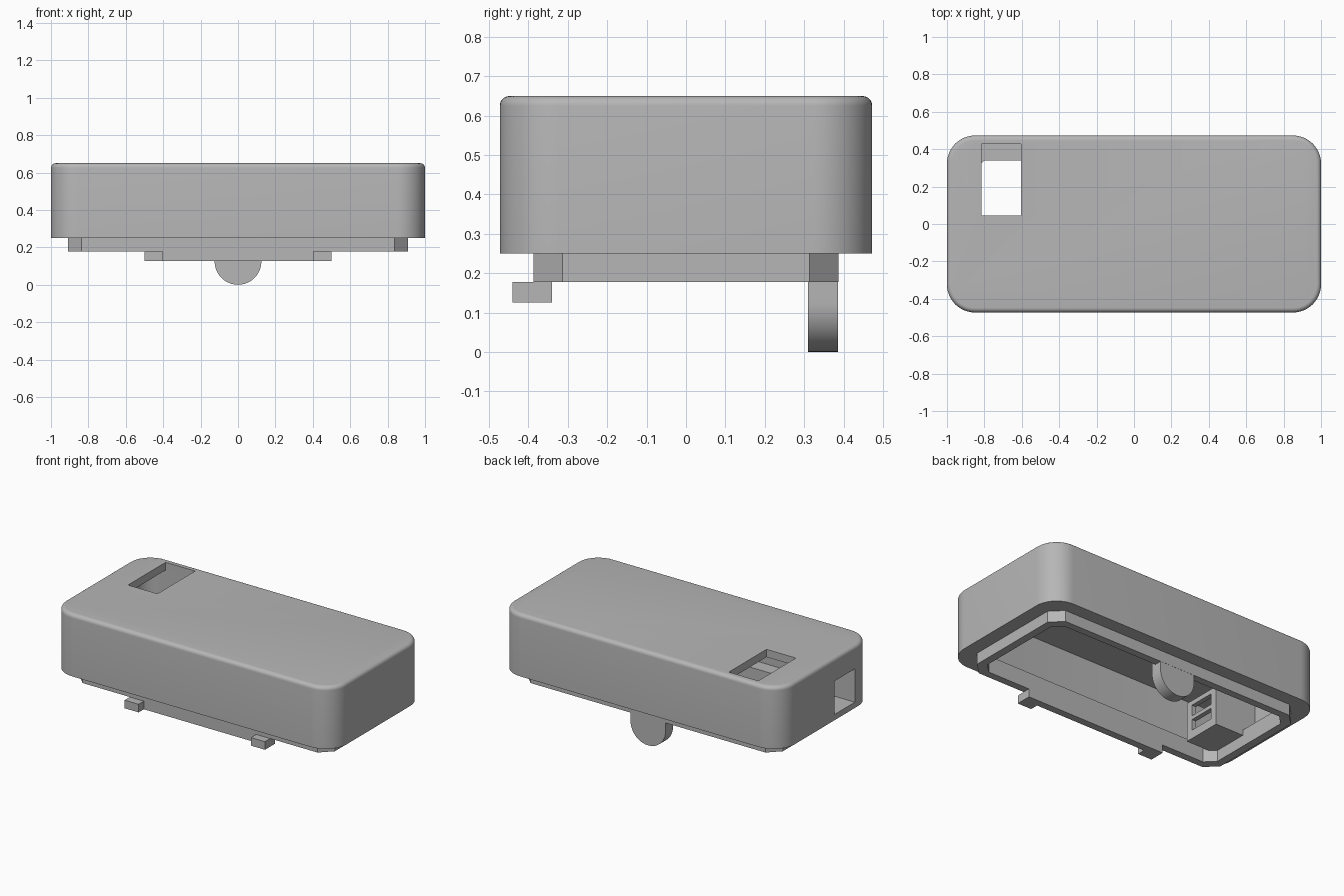
import bpy, bmesh, math

cube = bpy.data.objects.get("Cube")
if cube:
    bpy.data.objects.remove(cube, do_unlink=True)

grey = bpy.data.materials.new("plain_grey")
grey.use_nodes = True
colour = (0.47, 0.47, 0.47, 1)
grey.diffuse_color = colour
grey.node_tree.nodes["Principled BSDF"].inputs["Base Color"].default_value = colour


def outline(hx, hy, r, steps):
    """Rectangle with rounded corners, or chamfered ones when steps is 1."""
    pts = []
    for i, (sx, sy) in enumerate([(1, 1), (-1, 1), (-1, -1), (1, -1)]):
        for k in range(steps + 1):
            a = math.pi / 2 * (i + k / steps)
            pts.append((sx * (hx - r) + r * math.cos(a), sy * (hy - r) + r * math.sin(a)))
    return pts


def loft(name, rings):
    """Solid through a stack of matching closed rings of 3D points."""
    bm = bmesh.new()
    loops = [[bm.verts.new(p) for p in ring] for ring in rings]
    n = len(loops[0])
    for low, high in zip(loops, loops[1:]):
        for i in range(n):
            j = (i + 1) % n
            bm.faces.new((low[i], low[j], high[j], high[i]))
    bm.faces.new(loops[0][::-1])
    bm.faces.new(loops[-1])
    bmesh.ops.recalc_face_normals(bm, faces=bm.faces)
    mesh = bpy.data.meshes.new(name)
    bm.to_mesh(mesh)
    bm.free()
    mesh.materials.append(grey)
    ob = bpy.data.objects.new(name, mesh)
    bpy.context.collection.objects.link(ob)
    return ob


def prism(name, hx, hy, r, steps, z0, z1):
    pts = outline(hx, hy, r, steps)
    return loft(name, [[(x, y, z) for x, y in pts] for z in (z0, z1)])


def box(name, x0, x1, y0, y1, z0, z1):
    pts = [(x0, y0), (x1, y0), (x1, y1), (x0, y1)]
    return loft(name, [[(x, y, z) for x, y in pts] for z in (z0, z1)])


def select(ob):
    bpy.ops.object.select_all(action='DESELECT')
    ob.select_set(True)
    bpy.context.view_layer.objects.active = ob


def combine(target, tool, operation):
    select(target)
    mod = target.modifiers.new("combine", 'BOOLEAN')
    mod.operation, mod.object, mod.solver = operation, tool, 'EXACT'
    bpy.ops.object.modifier_apply(modifier=mod.name)
    bpy.data.objects.remove(tool, do_unlink=True)


# Main shell with a filleted top edge
fillet = 0.025
levels = [(0, 0.25)]
for k in range(7):
    a = math.pi / 2 * k / 6
    levels.append((fillet * (1 - math.cos(a)), 0.65 - fillet + fillet * math.sin(a)))
case = loft("case", [[(x, y, z) for x, y in outline(1 - d, 0.473 - d, 0.15 - d, 12)]
                     for d, z in levels])

# Chamfered lip below, then the hollow inside and the opening through the lip
ledge = 0.285
combine(case, prism("lip", 0.91, 0.387, 0.073, 1, 0.178, 0.27), 'UNION')
combine(case, prism("cavity", 0.95, 0.43, 0.1, 8, ledge, 0.6), 'DIFFERENCE')
combine(case, prism("opening", 0.86, 0.34, 0.06, 1, 0.1, 0.4), 'DIFFERENCE')

# Socket pocket behind the end window, with two slots in its inner wall
combine(case, box("socket", -0.97, -0.66, -0.315, -0.055, 0.25, 0.5), 'UNION')
combine(case, box("window", -1.1, -0.69, -0.29, -0.085, 0.287, 0.502), 'DIFFERENCE')
for z in (0.305, 0.4):
    combine(case, box("slot", -0.72, -0.6, -0.27, -0.1, z, z + 0.07), 'DIFFERENCE')

# Rectangular hole in the top
combine(case, box("top_hole", -0.815, -0.605, 0.045, 0.428, 0.5, 0.8), 'DIFFERENCE')

# Front strip with a hook at each end
box("front_strip", -0.4, 0.4, -0.387, -0.34, 0.126, 0.178)
for side, x in (("right", -0.5), ("left", 0.4)):
    box(side + "_hook", x, x + 0.1, -0.44, -0.34, 0.126, 0.178)

# Rounded latch tab at the back
r = 0.125
arc = [(-r, 0.25)] + [(r * math.cos(a), r + r * math.sin(a))
                      for a in [math.pi * (1 + k / 24) for k in range(25)]] + [(r, 0.25)]
tab = loft("back_tab", [[(x, y, z) for x, z in arc] for y in (0.31, 0.386)])

for ob in (case, tab):
    select(ob)
    bpy.ops.object.shade_smooth_by_angle(angle=math.radians(30))
